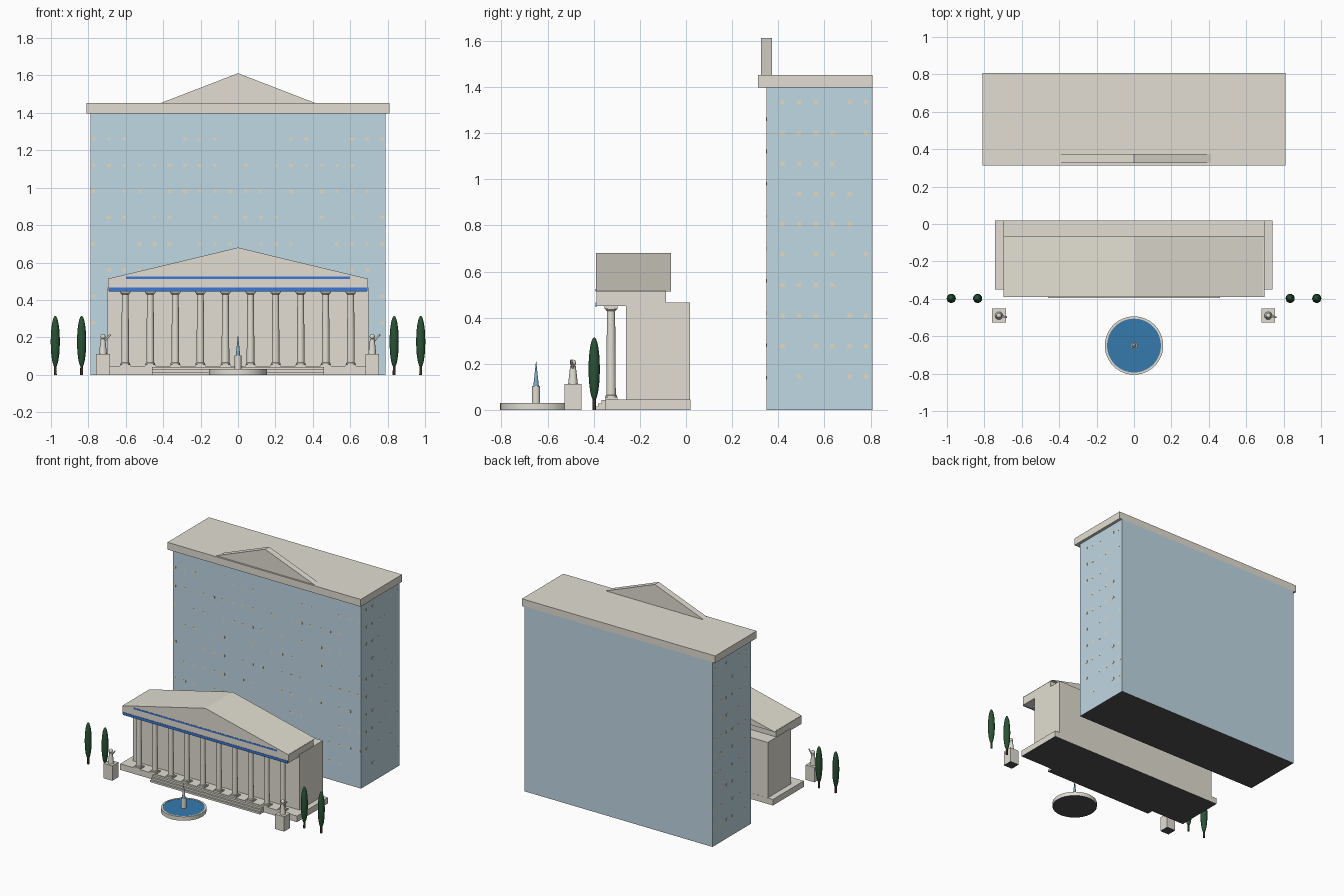
import bpy, bmesh, math, random
from mathutils import Vector

if "Cube" in bpy.data.objects:
    bpy.data.objects.remove(bpy.data.objects["Cube"])

random.seed(4)


def mat(name, c):
    m = bpy.data.materials.new(name)
    m.diffuse_color = (*c, 1)
    m.use_nodes = True
    m.node_tree.nodes["Principled BSDF"].inputs["Base Color"].default_value = m.diffuse_color
    return m


STONE = mat("stone", (0.76, 0.73, 0.645))
GLASS = mat("pale_blue_glass", (0.53, 0.69, 0.775))
WARM = mat("warm_window", (0.82, 0.72, 0.53))
BLUE = mat("blue_trim", (0.045, 0.19, 0.68))
WATER = mat("water", (0.036, 0.195, 0.42))
JET = mat("jet_water", (0.20, 0.38, 0.52))
LEAF = mat("leaf", (0.022, 0.085, 0.036))
BARK = mat("bark", (0.05, 0.035, 0.022))
DARK = mat("dark_underside", (0.085, 0.08, 0.08))


def finish(name, bm, material, smooth=False):
    bmesh.ops.recalc_face_normals(bm, faces=bm.faces)
    # Faces resting on the ground are dark
    for f in bm.faces:
        if f.normal.z < -0.9 and f.calc_center_median().z < 0.002:
            f.material_index = 1
    me = bpy.data.meshes.new(name)
    bm.to_mesh(me)
    bm.free()
    me.materials.append(material)
    me.materials.append(DARK)
    ob = bpy.data.objects.new(name, me)
    bpy.context.collection.objects.link(ob)
    if smooth:
        bpy.ops.object.select_all(action='DESELECT')
        ob.select_set(True)
        bpy.context.view_layer.objects.active = ob
        bpy.ops.object.shade_smooth_by_angle(angle=math.radians(40))
    return ob


def add_box(bm, x0, x1, y0, y1, z0, z1):
    for v in bmesh.ops.create_cube(bm, size=1)["verts"]:
        v.co = Vector(((x0 + x1) / 2 + v.co.x * (x1 - x0),
                       (y0 + y1) / 2 + v.co.y * (y1 - y0),
                       (z0 + z1) / 2 + v.co.z * (z1 - z0)))


def box(name, material, *dims):
    bm = bmesh.new()
    add_box(bm, *dims)
    return finish(name, bm, material)


def gable(name, half, y0, y1, z0, z1):
    """Triangular prism running along y."""
    bm = bmesh.new()
    a, b = [[bm.verts.new((x, y, z)) for x, z in ((-half, z0), (half, z0), (0, z1))]
            for y in (y0, y1)]
    bm.faces.new(a)
    bm.faces.new(b)
    for i in range(3):
        j = (i + 1) % 3
        bm.faces.new((a[i], a[j], b[j], b[i]))
    return finish(name, bm, STONE)


def lathe(name, material, profile, x, y, n=24):
    """Closed solid of revolution from (radius, z) pairs."""
    bm = bmesh.new()
    rings = []
    for r, z in profile:
        if r == 0:
            rings.append([bm.verts.new((x, y, z))] * n)
        else:
            rings.append([bm.verts.new((x + r * math.cos(2 * math.pi * i / n),
                                        y + r * math.sin(2 * math.pi * i / n), z)) for i in range(n)])
    for a, b in zip(rings, rings[1:]):
        for i in range(n):
            j = (i + 1) % n
            vs = list(dict.fromkeys((a[i], a[j], b[j], b[i])))
            if len(vs) > 2:
                bm.faces.new(vs)
    for ring, (r, z) in ((rings[0], profile[0]), (rings[-1], profile[-1])):
        if r > 0:
            bm.faces.new(ring)
    return finish(name, bm, material, True)


# Tower behind the temple
box("tower_body", GLASS, -0.788, 0.788, 0.348, 0.808, 0, 1.40)
box("tower_cornice", STONE, -0.81, 0.81, 0.312, 0.808, 1.398, 1.453)
gable("tower_pediment", 0.42, 0.325, 0.373, 1.45, 1.612)

# Small lit windows: very thin plates on the front and sides
bm = bmesh.new()
for row in range(10):
    z = 1.26 - row * 0.14
    for col in range(20):
        x = -0.772 + col * 1.544 / 19
        if z > 0.02 and random.random() < 0.7:
            w = random.uniform(0.006, 0.012)
            add_box(bm, x - w, x + w, 0.347, 0.3485, z - 0.008, z + 0.008)
    z = 0.145 + row * 0.132
    for col in range(6):
        y = 0.418 + col * 0.0726
        for x in (-0.788, 0.788):
            if random.random() < 0.85:
                add_box(bm, x - 0.001, x + 0.001, y - 0.009, y + 0.009, z - 0.009, z + 0.009)
finish("lit_windows", bm, WARM)

# Temple base, hall, entablature and roof
box("temple_base", STONE, -0.742, 0.74, -0.35, 0.019, 0, 0.046)
box("temple_hall", STONE, -0.698, 0.698, -0.26, 0.018, 0.045, 0.466)
box("entablature", STONE, -0.695, 0.695, -0.389, -0.087, 0.45, 0.515)
gable("temple_roof", 0.697, -0.39, -0.065, 0.513, 0.68)
box("lower_blue_band", BLUE, -0.69, 0.69, -0.3915, -0.387, 0.446, 0.466)
box("upper_blue_band", BLUE, -0.60, 0.60, -0.3915, -0.388, 0.513, 0.525)

# Front steps
for i in range(3):
    box(f"step_{i + 1}", STONE, -0.46, 0.46, -0.395 + i * 0.014, -0.345, 0, 0.014 + i * 0.014)

# Row of ten columns with plinth and capital
for i in range(10):
    x = -0.603 + i * 0.134
    box(f"column_plinth_{i + 1}", STONE, x - 0.027, x + 0.027, -0.352, -0.298, 0.045, 0.056)
    lathe(f"column_{i + 1}", STONE,
          [(0.025, 0.055), (0.025, 0.062), (0.0205, 0.065), (0.02, 0.2), (0.0175, 0.428),
           (0.025, 0.436), (0.025, 0.44)], x, -0.325, 20)
    box(f"column_capital_{i + 1}", STONE, x - 0.028, x + 0.028, -0.353, -0.297, 0.438, 0.451)

# Round fountain with water and jet
FY = -0.65
lathe("fountain_basin", STONE, [(0, 0), (0.156, 0), (0.156, 0.03), (0.144, 0.03),
                                (0.144, 0.022), (0, 0.022)], 0, FY, 48)
lathe("fountain_water", WATER, [(0.1445, 0.02), (0.1445, 0.028), (0, 0.028)], 0, FY, 48)
lathe("fountain_pillar", STONE, [(0.018, 0.02), (0.018, 0.103), (0, 0.103)], 0, FY)
lathe("fountain_jet", JET, [(0.012, 0.103), (0, 0.216)], 0, FY)

# Statues on pedestals, one arm raised
for side, x in (("left", -0.722), ("right", 0.718)):
    y = -0.49
    box(f"{side}_pedestal", STONE, x - 0.037, x + 0.037, y - 0.037, y + 0.037, 0, 0.112)
    lathe(f"{side}_statue_body", STONE, [(0.021, 0.112), (0.018, 0.14), (0.014, 0.175),
                                         (0.013, 0.19), (0.005, 0.194)], x, y, 16)
    lathe(f"{side}_statue_head", STONE,
          [(0.014 * math.sin(math.pi * k / 8) if 0 < k < 8 else 0,
            0.204 - 0.014 * math.cos(math.pi * k / 8)) for k in range(9)], x, y, 16)
    a, b = Vector((x + 0.006, y, 0.178)), Vector((x + 0.041, y - 0.008, 0.216))
    bm = bmesh.new()
    bmesh.ops.create_cone(bm, cap_ends=True, segments=10, radius1=0.0055, radius2=0.0045,
                          depth=(b - a).length)
    rot = (b - a).to_track_quat('Z', 'Y')
    for v in bm.verts:
        v.co = rot @ v.co + (a + b) / 2
    finish(f"{side}_statue_arm", bm, STONE, True)

# Slim trees on either side
for i, x in enumerate((-0.977, -0.836, 0.835, 0.977)):
    lathe(f"trunk_{i + 1}", BARK, [(0.008, 0), (0.007, 0.06)], x, -0.398, 10)
    lathe(f"tree_crown_{i + 1}", LEAF,
          [(0.0245 * math.sin(math.pi * k / 12) if 0 < k < 12 else 0,
            0.177 - 0.138 * math.cos(math.pi * k / 12)) for k in range(13)], x, -0.398, 16)
